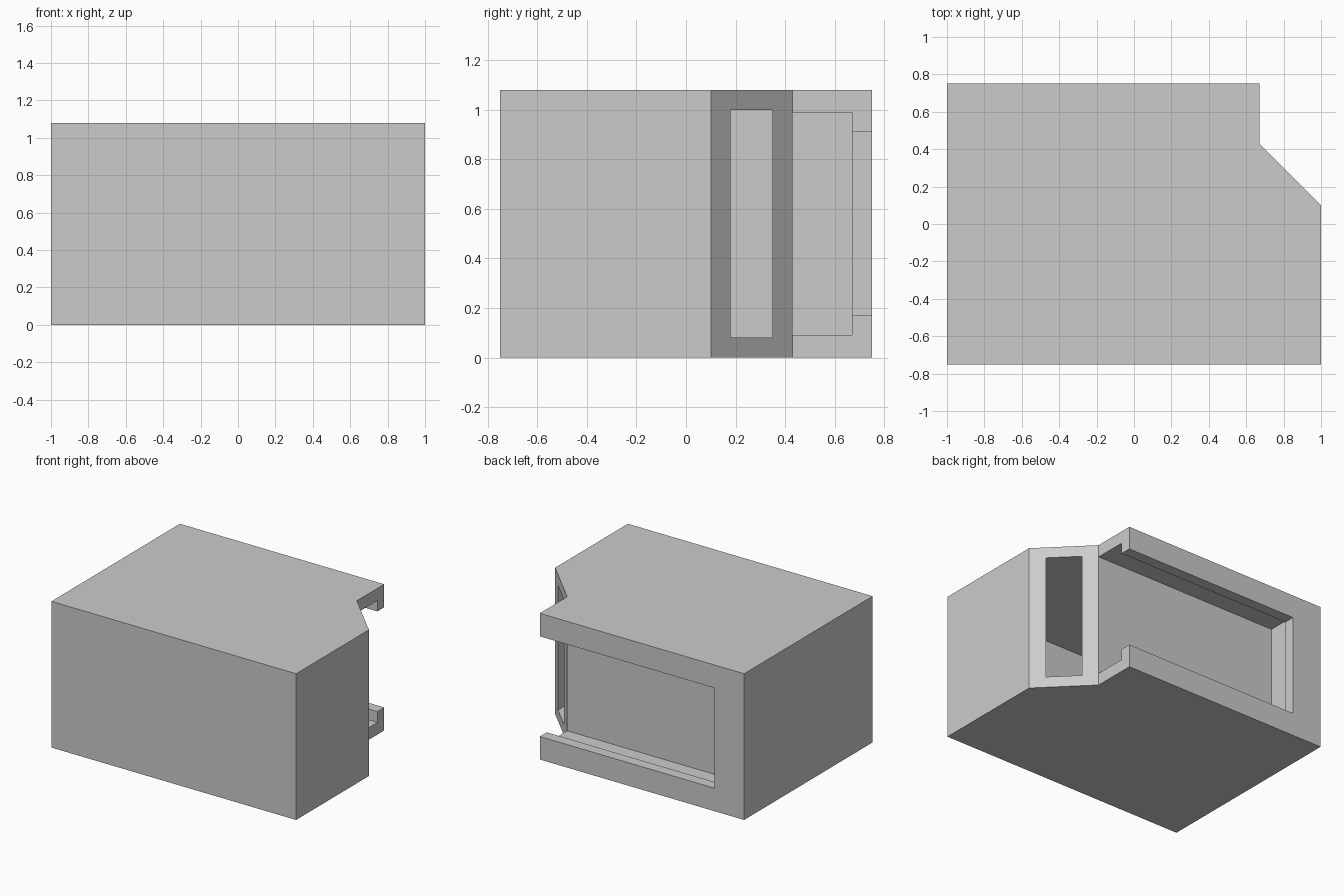
import bpy
import bmesh

cube = bpy.data.objects.get("Cube")
if cube:
    bpy.data.objects.remove(cube, do_unlink=True)

H, WALL = 1.08, 0.08

grey = bpy.data.materials.new("light_grey")
grey.use_nodes = True
grey.diffuse_color = (0.6, 0.6, 0.6, 1)
grey.node_tree.nodes["Principled BSDF"].inputs["Base Color"].default_value = (0.6, 0.6, 0.6, 1)


def prism(name, outline, z0, z1):
    """Extrude a plan outline between two heights."""
    bm = bmesh.new()
    face = bm.faces.new([bm.verts.new((x, y, z0)) for x, y in outline])
    ext = bmesh.ops.extrude_face_region(bm, geom=[face])
    top = [v for v in ext["geom"] if isinstance(v, bmesh.types.BMVert)]
    bmesh.ops.translate(bm, verts=top, vec=(0, 0, z1 - z0))
    bmesh.ops.recalc_face_normals(bm, faces=bm.faces)
    mesh = bpy.data.meshes.new(name)
    bm.to_mesh(mesh)
    bm.free()
    mesh.materials.append(grey)
    obj = bpy.data.objects.new(name, mesh)
    bpy.context.collection.objects.link(obj)
    return obj


def rect(x0, x1, y0, y1):
    return [(x0, y0), (x1, y0), (x1, y1), (x0, y1)]


def cut(target, cutter):
    """Subtract the cutter, apply the result and discard the cutter."""
    cutter.hide_render = True
    mod = target.modifiers.new("cut", "BOOLEAN")
    mod.operation, mod.solver, mod.object = "DIFFERENCE", "EXACT", cutter
    bpy.context.view_layer.objects.active = target
    bpy.ops.object.modifier_apply(modifier=mod.name)
    bpy.data.objects.remove(cutter, do_unlink=True)


# Housing with a chamfered and notched rear corner
housing = prism("housing", [(-1, -0.75), (1, -0.75), (1, 0.10), (0.67, 0.43),
                            (0.67, 0.75), (-1, 0.75)], 0, H)

# Hollow chamber that opens through the chamfer
cut(housing, prism("chamber_cutter", [(-0.92, -0.67), (0.92, -0.67), (0.92, 0.18),
                                      (1.02, 0.28), (0.85, 0.45), (0.75, 0.35),
                                      (-0.92, 0.35)], WALL, H - WALL))

# Rear slide-in slot: wide groove behind a narrower lipped opening
cut(housing, prism("groove_cutter", rect(-0.84, 0.8, 0.43, 0.67), 0.09, H - 0.09))
cut(housing, prism("opening_cutter", rect(-0.76, 0.8, 0.6, 0.85), 0.17, H - 0.17))
